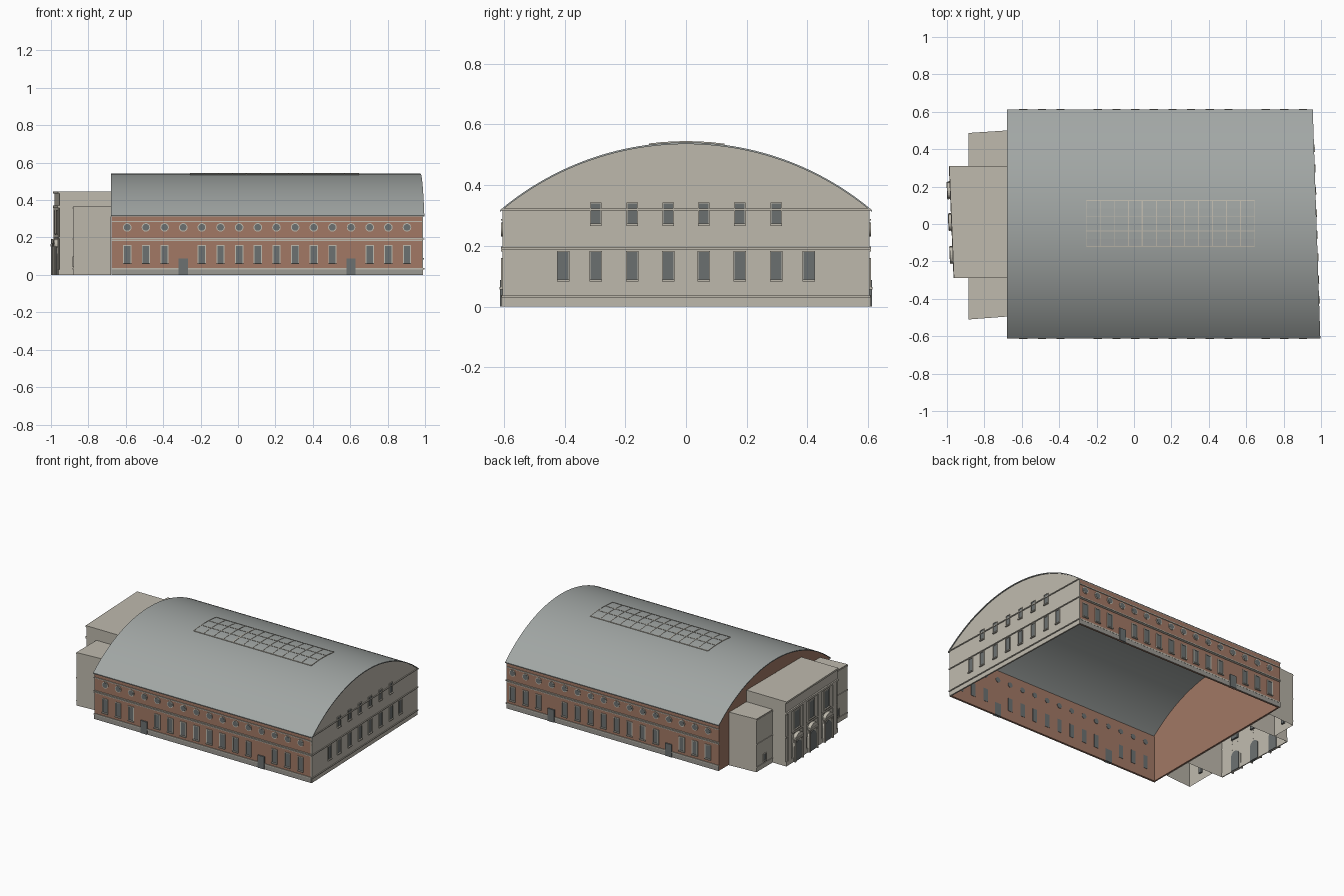
import bpy, bmesh, math
from mathutils import Vector

cube = bpy.data.objects.get("Cube")
if cube:
    bpy.data.objects.remove(cube, do_unlink=True)


def material(name, r, g, b):
    m = bpy.data.materials.new(name)
    m.use_nodes = True
    m.diffuse_color = (r, g, b, 1)
    bsdf = m.node_tree.nodes["Principled BSDF"]
    bsdf.inputs["Base Color"].default_value = (r, g, b, 1)
    bsdf.inputs["Roughness"].default_value = 0.8
    return m


BRICK = material("red_brick", 0.36, 0.19, 0.13)
STONE = material("pale_stone", 0.52, 0.49, 0.42)
ROOF = material("roof_grey", 0.36, 0.385, 0.375)
GLASS = material("dark_glass", 0.15, 0.165, 0.165)
PLINTH = material("plinth_grey", 0.33, 0.32, 0.29)

parts = {}


def frame(origin, u, v, n):
    return [Vector(a) for a in (origin, u, v, n)]


Z = (0, 0, 1)
FRONT = frame((0, -0.605, 0), (1, 0, 0), Z, (0, -1, 0))
BACK = frame((0, 0.605, 0), (1, 0, 0), Z, (0, 1, 0))
END = frame((0.97, 0, 0), (-0.033, 1, 0), Z, (1, 0, 0))
GABLE = frame((-0.675, 0, 0), (0, 1, 0), Z, (-1, 0, 0))
FACADE = frame((-0.967, 0, 0), (-0.042, 1, 0), Z, (-1, 0, 0))
WING = frame((-0.88, 0, 0), (0, 1, 0), Z, (-1, 0, 0))
ALONG = frame((0, 0, 0), (0, 1, 0), Z, (1, 0, 0))
PLAN = frame((0, 0, 0), (1, 0, 0), (0, 1, 0), Z)


def prism(part, mat, f, pts, n0, n1, open_bottom=False):
    """Extrude a flat outline along the frame's normal into the named part."""
    bm, _ = parts.setdefault(part, (bmesh.new(), mat))
    o, u, v, n = f
    low, high = ([bm.verts.new(o + u * a + v * b + n * d) for a, b in pts] for d in (n0, n1))
    faces = [bm.faces.new(high)]
    if not open_bottom:
        faces.append(bm.faces.new(low[::-1]))
    for i in range(len(pts)):
        j = (i + 1) % len(pts)
        faces.append(bm.faces.new((low[i], low[j], high[j], high[i])))
    bmesh.ops.recalc_face_normals(bm, faces=faces)
    return low + high


def box(part, mat, f, u0, u1, z0, z1, n0, n1):
    prism(part, mat, f, [(u0, z0), (u1, z0), (u1, z1), (u0, z1)], n0, n1)


def circle(u, z, r, count=20):
    return [(u + r * math.cos(i * math.tau / count), z + r * math.sin(i * math.tau / count))
            for i in range(count)]


def arch(u, w, z0, spring):
    r = w / 2
    curve = [(u + r * math.cos(i * math.pi / 12), spring + r * math.sin(i * math.pi / 12))
             for i in range(13)]
    return [(u + r, z0)] + curve + [(u - r, z0)]


def vault(y0, y1, off, count=48):
    """Points along the curved roof line, raised by off."""
    radius = 0.952
    ys = [y0 + (y1 - y0) * i / count for i in range(count + 1)]
    return [(y, 0.536 - radius + off + math.sqrt(radius ** 2 - y * y)) for y in ys]


def ribbon(y0, y1, off0, off1, count=48):
    return vault(y0, y1, off1, count) + vault(y0, y1, off0, count)[::-1]


def window(f, u, w, z0, z1, trim, sill=0.01):
    """Pane through the wall with a raised stone frame and sill."""
    a, b, t = u - w / 2, u + w / 2, trim
    box("window_panes", GLASS, f, a, b, z0, z1, -0.012, 0.001)
    for u0, u1 in ((a - t, a), (b, b + t)):
        box("window_frames", STONE, f, u0, u1, z0, z1 + t, 0, 0.005)
    box("window_frames", STONE, f, a, b, z1, z1 + t, 0, 0.005)
    box("window_sills", STONE, f, a - t, b + t, z0 - 0.007, z0, 0, sill)


# Long brick walls with their bands, windows and doors
for f, end in ((FRONT, 0.985), (BACK, 0.947)):
    box("brick_walls", BRICK, f, -0.675, end, 0, 0.32, -0.01, 0)
    box("plinth", PLINTH, f, -0.677, end, 0, 0.03, 0, 0.004)
    for z, h in ((0.03, 0.008), (0.182, 0.006), (0.192, 0.006), (0.283, 0.006)):
        box("wall_bands", STONE, f, -0.677, end, z, z + h, 0, 0.005)
    for i in range(16):
        x = -0.592 + i * 0.0997
        prism("round_frames", STONE, f, circle(x, 0.254, 0.023), 0, 0.004)
        prism("round_panes", GLASS, f, circle(x, 0.254, 0.018), -0.012, 0.005)
        if i in (3, 12):
            box("side_doors", GLASS, f, x - 0.025, x + 0.025, 0, 0.087, -0.012, 0.008)
        else:
            window(f, x, 0.034, 0.064, 0.155, 0.005)

# Gable walls: stone at one end, brick at the other
outline = [(0.605, 0), (-0.605, 0)] + vault(-0.605, 0.605, 0)
prism("stone_gable", STONE, END, outline, -0.01, 0)
prism("brick_gable", BRICK, GABLE, outline, -0.01, 0)
for z in (0.03, 0.188, 0.317):
    box("gable_bands", STONE, END, -0.608, 0.608, z, z + 0.006, 0, 0.006)
for side in (-1, 1):
    for y in (0.058, 0.177, 0.297):
        window(END, side * y, 0.032, 0.273, 0.34, 0.003)
    for y in (0.058, 0.177, 0.297, 0.405):
        window(END, side * y, 0.035, 0.09, 0.18, 0.003)

# Barrel roof, square at one end and slightly skewed at the other
for v in prism("barrel_roof", ROOF, END, ribbon(-0.612, 0.612, -0.001, 0.005), -1.6, 0.006):
    if v.co.x < 0:
        v.co.x = -0.68

# Skylight: panels and glazing bars
prism("skylight_panels", ROOF, ALONG, ribbon(-0.12, 0.125, 0, 0.007, 6), -0.255, 0.645)
for i in range(13):
    x = -0.255 + i * 0.075
    w = 0.004 if i == 4 else 0.002
    prism("skylight_bars", STONE, ALONG, ribbon(-0.12, 0.125, 0, 0.009, 6), x - w, x + w)
for y in (-0.12, -0.037, 0.042, 0.125):
    prism("skylight_bars", STONE, ALONG, ribbon(y - 0.002, y + 0.002, 0, 0.009, 1), -0.255, 0.645)

# Entrance block and its two lower wings, open underneath
prism("entrance_block", STONE, PLAN,
      [(-0.955, -0.29), (-0.68, -0.29), (-0.68, 0.31), (-0.98, 0.31)], 0, 0.447, True)
prism("left_wing", STONE, PLAN,
      [(-0.88, 0.31), (-0.68, 0.31), (-0.68, 0.5), (-0.88, 0.487)], 0, 0.367, True)
prism("right_wing", STONE, PLAN,
      [(-0.88, -0.51), (-0.68, -0.495), (-0.68, -0.29), (-0.88, -0.29)], 0, 0.367, True)
for y0, y1 in ((0.31, 0.487), (-0.51, -0.29)):
    for z in (0.03, 0.188, 0.355):
        box("wing_bands", STONE, WING, y0, y1, z, z + 0.006, 0, 0.004)
    window(WING, (y0 + y1) / 2, 0.025, 0.05, 0.095, 0.004, 0.006)

# Entrance front: bands, pilasters, arched doors and tall windows
for z, h, d in ((0, 0.03, 0.006), (0.195, 0.008, 0.006), (0.357, 0.014, 0.01), (0.435, 0.012, 0.008)):
    box("facade_bands", STONE, FACADE, -0.29, 0.31, z, z + h, 0, d)
for y in (-0.25, -0.08, 0.095, 0.27):
    box("pilasters", STONE, FACADE, y - 0.018, y + 0.018, 0.03, 0.357, 0, 0.007)
for y in (-0.165, 0.01, 0.18):
    prism("door_surrounds", STONE, FACADE, arch(y, 0.1, 0, 0.1), 0, 0.012)
    prism("arched_doors", GLASS, FACADE, arch(y, 0.07, 0, 0.1), -0.004, 0.014)
    for s in (-1, 1):
        prism("door_columns", STONE, PLAN,
              circle(-0.985 - 0.042 * y, y + s * 0.043, 0.006, 10), 0, 0.155)
    box("door_canopies", STONE, FACADE, y - 0.045, y + 0.045, 0.152, 0.165, 0, 0.026)
    prism("door_pediments", STONE, FACADE,
          [(y + 0.042 * math.cos(i * math.pi / 10), 0.165 + 0.027 * math.sin(i * math.pi / 10))
           for i in range(11)], 0, 0.024)
    window(FACADE, y, 0.055, 0.22, 0.34, 0.006)

# Turn each collected part into an object
for name, (bm, mat) in parts.items():
    mesh = bpy.data.meshes.new(name)
    bm.to_mesh(mesh)
    bm.free()
    mesh.materials.append(mat)
    if name in ("barrel_roof", "round_frames", "round_panes", "door_columns"):
        mesh.shade_smooth()
        mesh.set_sharp_from_angle(angle=math.radians(30))
    bpy.context.scene.collection.objects.link(bpy.data.objects.new(name, mesh))
